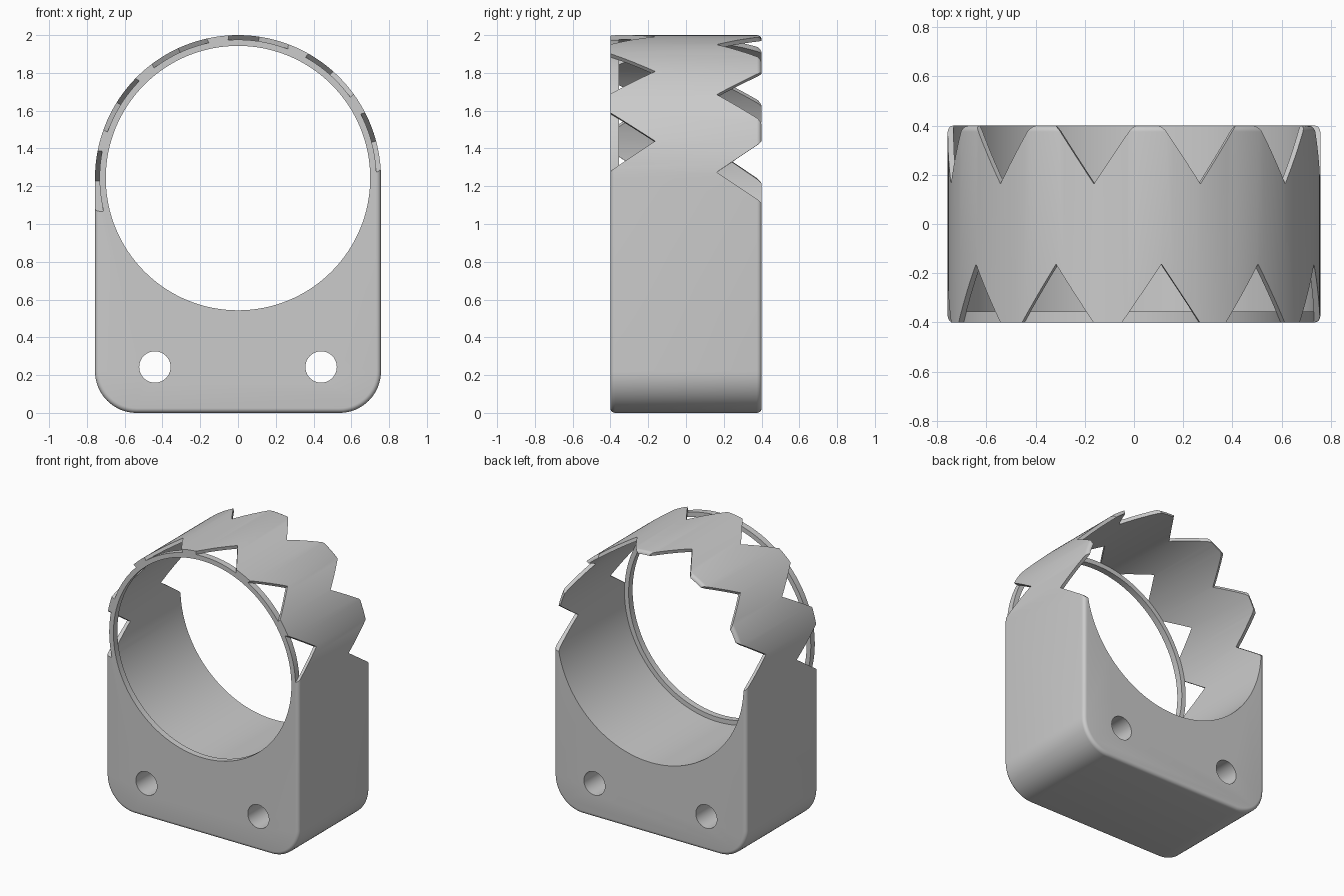
import bpy, bmesh, math
from mathutils import Vector

cube = bpy.data.objects.get("Cube")
if cube:
    bpy.data.objects.remove(cube)

CZ = 1.243            # bore axis height
R, BORE, LIP = 0.757, 0.733, 0.70
HALF = 0.4            # half depth
FILLET = 0.025

grey = bpy.data.materials.new("plain grey")
grey.use_nodes = True
colour = (0.6, 0.6, 0.6, 1)
grey.diffuse_color = colour
grey.node_tree.nodes["Principled BSDF"].inputs["Base Color"].default_value = colour


def make(name, rows, closed=False):
    """Skin a list of equal point loops; cap the ends unless closed."""
    bm = bmesh.new()
    loops = [[bm.verts.new(p) for p in row] for row in rows]
    n = len(loops[0])
    pairs = list(zip(loops, loops[1:]))
    if closed:
        pairs.append((loops[-1], loops[0]))
    else:
        bm.faces.new(loops[0])
        bm.faces.new(loops[-1])
    for a, b in pairs:
        for i in range(n):
            j = (i + 1) % n
            bm.faces.new((a[i], a[j], b[j], b[i]))
    bmesh.ops.recalc_face_normals(bm, faces=bm.faces)
    mesh = bpy.data.meshes.new(name)
    bm.to_mesh(mesh)
    bm.free()
    ob = bpy.data.objects.new(name, mesh)
    bpy.context.collection.objects.link(ob)
    mesh.materials.append(grey)
    return ob


def circle(r, y, x=0, z=CZ, n=128):
    return [(x + r * math.cos(2 * math.pi * i / n), y,
             z + r * math.sin(2 * math.pi * i / n)) for i in range(n)]


def select(ob):
    bpy.ops.object.select_all(action='DESELECT')
    ob.select_set(True)
    bpy.context.view_layer.objects.active = ob


def cut(ob, cutter):
    select(ob)
    mod = ob.modifiers.new("cut", 'BOOLEAN')
    mod.operation, mod.solver, mod.object = 'DIFFERENCE', 'EXACT', cutter
    bpy.ops.object.modifier_apply(modifier=mod.name)
    bpy.data.objects.remove(cutter)


# Outline: top half circle and two round bottom corners (x, z, radius, degrees)
CORNER = 0.22
outline = [(0, CZ, R, 180 * i / 90) for i in range(91)]
for x, start in ((CORNER - R, 180), (R - CORNER, 270)):
    outline += [(x, CORNER, CORNER, start + 90 * i / 16) for i in range(17)]


def outline_row(y, inset, front):
    row = []
    for x, z, r, deg in outline:
        # the front edge of the upper arch stays sharp
        rr = r if front and 12 < deg < 175 else r - inset
        a = math.radians(deg)
        row.append((x + rr * math.cos(a), y, z + rr * math.sin(a)))
    return row


# Body with rounded front and back rims
rows = []
steps = [math.radians(90 * k / 5) for k in range(6)]
for a in steps:
    rows.append(outline_row(-HALF + FILLET * (1 - math.cos(math.pi / 2 - a)),
                            FILLET * (1 - math.sin(a)), True))
for a in reversed(steps):
    rows.append(outline_row(HALF - FILLET * (1 - math.sin(a)),
                            FILLET * (1 - math.sin(a)), False))
# circular progression for the front rim
for k, a in enumerate(steps):
    y = -HALF + FILLET * (1 - math.cos(a))
    rows[k] = outline_row(y, FILLET * (1 - math.sin(a)), True)
    y = HALF - FILLET * (1 - math.cos(a))
    rows[-1 - k] = outline_row(y, FILLET * (1 - math.sin(a)), False)
body = make("body", rows)

# Main bore and two mounting holes
cut(body, make("bore_cutter", [circle(BORE, -1), circle(BORE, 1)]))
for x in (-0.44, 0.44):
    cut(body, make("hole_cutter", [circle(0.083, -1, x, 0.243, 48),
                                   circle(0.083, 1, x, 0.243, 48)]))


def notch(deg, shape):
    """Prism of a (tangent, y) shape pushed radially through the wall."""
    a = math.radians(deg)
    out = Vector((math.cos(a), 0, math.sin(a)))
    tan = Vector((-math.sin(a), 0, math.cos(a)))
    axis = Vector((0, 0, CZ))
    return make("notch_cutter", [[axis + out * r + tan * t + Vector((0, y, 0))
                                  for t, y in shape] for r in (0.6, 0.9)])


# Zigzag teeth on both rims
front_shape = [(0, -0.163), (0.17, -0.415), (-0.17, -0.415)]
back_shape = [(0, 0.163), (0.146, 0.38), (0.175, 0.41),
              (-0.175, 0.41), (-0.146, 0.38)]
for k in range(6):
    cut(body, notch(15 + 33.25 * k, front_shape))
    cut(body, notch(2.4 + 33.35 * k, back_shape))

# Thin lip ring inside the front rim
ring = make("front_lip_ring", [circle(LIP, -HALF), circle(BORE, -HALF),
                               circle(BORE, -0.355), circle(LIP, -0.355)], True)

for ob in (body, ring):
    select(ob)
    bpy.ops.object.shade_smooth_by_angle(angle=math.radians(30))
